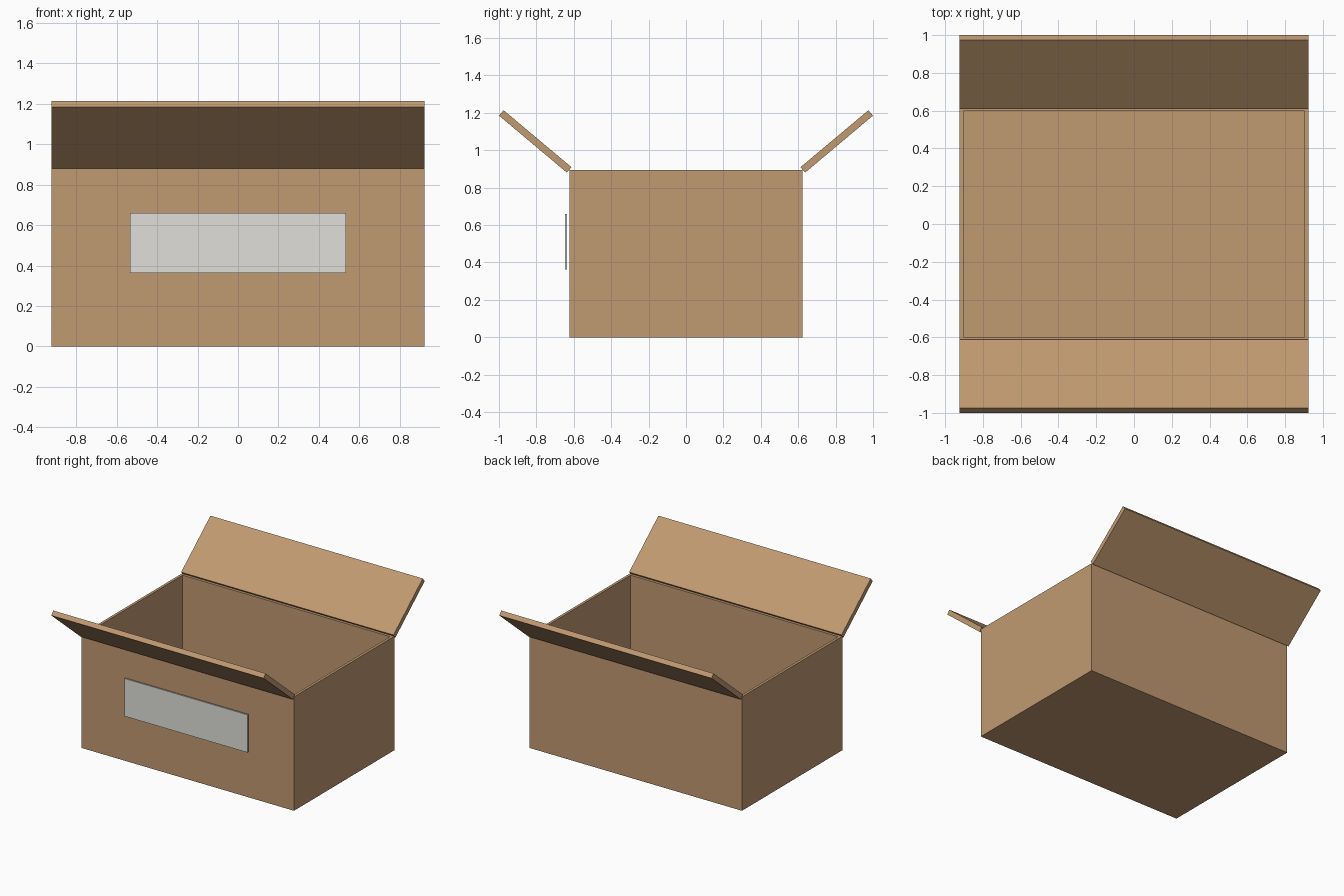
import bpy, bmesh
from math import radians, sin, cos
from mathutils import Matrix, Vector

cube = bpy.data.objects.get("Cube")
if cube:
    bpy.data.objects.remove(cube, do_unlink=True)

WIDTH, DEPTH, HEIGHT, WALL = 1.845, 1.245, 0.895, 0.03
FLAP_LENGTH, FLAP_THICKNESS, FLAP_ANGLE = 0.474, 0.038, radians(40)


def make_material(name, color):
    mat = bpy.data.materials.new(name)
    mat.use_nodes = True
    mat.diffuse_color = color
    mat.node_tree.nodes["Principled BSDF"].inputs["Base Color"].default_value = color
    return mat


def box_mesh(size, center):
    bm = bmesh.new()
    bmesh.ops.create_cube(bm, size=1)
    bmesh.ops.scale(bm, vec=size, verts=bm.verts)
    bmesh.ops.translate(bm, vec=center, verts=bm.verts)
    return bm


def add_object(name, bm, mat):
    bmesh.ops.recalc_face_normals(bm, faces=bm.faces)
    mesh = bpy.data.meshes.new(name)
    bm.to_mesh(mesh)
    bm.free()
    mesh.materials.append(mat)
    obj = bpy.data.objects.new(name, mesh)
    bpy.context.collection.objects.link(obj)
    return obj


cardboard = make_material("cardboard", (0.53, 0.32, 0.165, 1))
paper = make_material("label paper", (0.75, 0.74, 0.70, 1))

# Open carton: inset the top face and sink it down to the floor
bm = box_mesh((WIDTH, DEPTH, HEIGHT), (0, 0, HEIGHT / 2))
top = max(bm.faces, key=lambda f: f.calc_center_median().z)
bmesh.ops.inset_region(bm, faces=[top], thickness=WALL)
inner = bmesh.ops.extrude_discrete_faces(bm, faces=[top])["faces"][0]
bmesh.ops.translate(bm, vec=(0, 0, WALL - HEIGHT), verts=inner.verts)
add_object("carton_body", bm, cardboard)

# Front and back flaps, tilted up and outwards from the long rims
for name, turn in (("back_flap", 0), ("front_flap", radians(180))):
    bm = box_mesh((WIDTH, FLAP_LENGTH, FLAP_THICKNESS), (0, 0, 0))
    middle = Vector((0, 0.806, 1.047))
    place = Matrix.Rotation(turn, 4, "Z") @ Matrix.Translation(middle) @ Matrix.Rotation(FLAP_ANGLE, 4, "X")
    bmesh.ops.transform(bm, matrix=place, verts=bm.verts)
    add_object(name, bm, cardboard)

# Blank label standing just off the front panel
add_object("front_label", box_mesh((1.07, 0.012, 0.296), (0, -0.641, 0.511)), paper)
